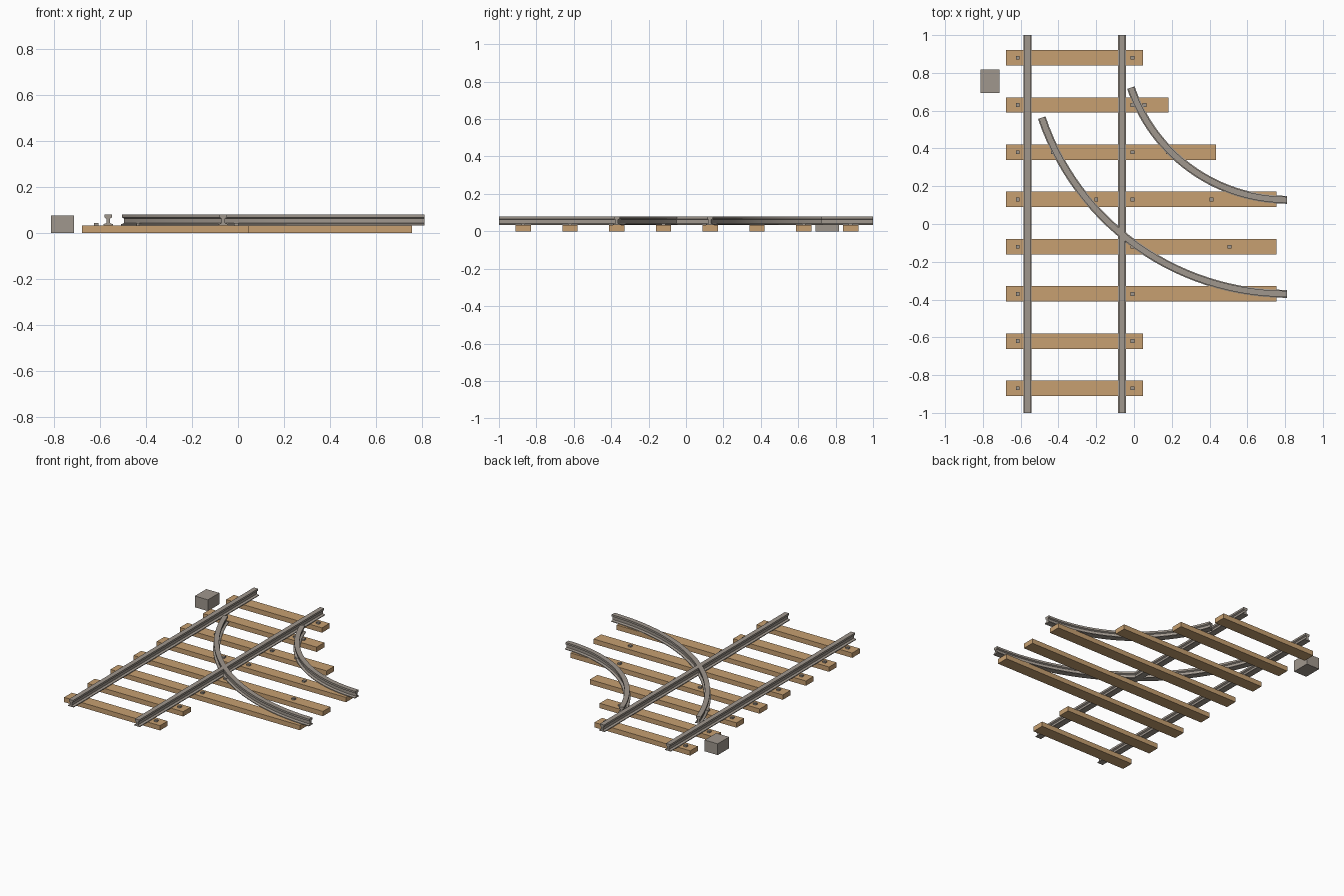
import bpy, bmesh
from math import sin, cos, radians
from mathutils import Vector

cube = bpy.data.objects.get("Cube")
if cube:
    bpy.data.objects.remove(cube, do_unlink=True)


def make_material(name, rgb):
    mat = bpy.data.materials.new(name)
    mat.use_nodes = True
    mat.diffuse_color = (*rgb, 1)
    mat.node_tree.nodes["Principled BSDF"].inputs["Base Color"].default_value = (*rgb, 1)
    return mat


wood = make_material("tan wood", (0.57, 0.35, 0.165))
steel = make_material("grey steel", (0.35, 0.31, 0.27))


def finish(bm, name, mat):
    bmesh.ops.recalc_face_normals(bm, faces=bm.faces)
    mesh = bpy.data.meshes.new(name)
    bm.to_mesh(mesh)
    bm.free()
    mesh.materials.append(mat)
    obj = bpy.data.objects.new(name, mesh)
    bpy.context.collection.objects.link(obj)
    return obj


def box(name, low, high, mat):
    low, high = Vector(low), Vector(high)
    bm = bmesh.new()
    bmesh.ops.create_cube(bm, size=1)
    bmesh.ops.scale(bm, vec=high - low, verts=bm.verts)
    bmesh.ops.translate(bm, vec=(low + high) / 2, verts=bm.verts)
    return finish(bm, name, mat)


# Rail cross-section: wide foot, thin web, narrower head
HALF = [(0.021, 0.033), (0.021, 0.038), (0.007, 0.043),
        (0.007, 0.062), (0.016, 0.067), (0.016, 0.08)]
PROFILE = HALF + [(-x, z) for x, z in reversed(HALF)]


def rail(name, path):
    """Sweep the cross-section along (point, sideways direction) pairs."""
    bm = bmesh.new()
    rings = [[bm.verts.new((p.x + s.x * u, p.y + s.y * u, z)) for u, z in PROFILE]
             for p, s in path]
    n = len(PROFILE)
    for a, b in zip(rings, rings[1:]):
        for i in range(n):
            j = (i + 1) % n
            bm.faces.new((a[i], a[j], b[j], b[i]))
    bm.faces.new(rings[0])
    bm.faces.new(rings[-1])
    return finish(bm, name, steel)


# Straight rails
for name, x in (("left_straight_rail", -0.064), ("right_straight_rail", -0.564)):
    rail(name, [(Vector((x, y)), Vector((1, 0))) for y in (-1, 1)])

# Concentric curved rails branching to the side
CENTRE = Vector((0.81, 1.0))
STEPS = 28
for name, radius in (("inner_curved_rail", 0.872), ("outer_curved_rail", 1.37)):
    path = []
    for i in range(STEPS + 1):
        a = radians(198.6 + (270 - 198.6) * i / STEPS)
        side = Vector((cos(a), sin(a)))
        path.append((CENTRE + side * radius, side))
    obj = rail(name, path)
    bpy.ops.object.select_all(action='DESELECT')
    bpy.context.view_layer.objects.active = obj
    obj.select_set(True)
    bpy.ops.object.shade_smooth_by_angle(angle=radians(15))

# Sleepers from front to back: right end and extra bolts for the branch
SLEEPERS = [(0.048, []), (0.048, []), (0.755, []), (0.755, [0.505]),
            (0.755, [-0.2, 0.41]), (0.433, [-0.43, 0.18]), (0.183, [0.055]), (0.048, [])]
for i, (end, extra) in enumerate(SLEEPERS):
    y = -0.87 + 0.25 * i
    box(f"sleeper_{i + 1}", (-0.677, y - 0.041, 0), (end, y + 0.041, 0.033), wood)
    for k, x in enumerate([-0.616, -0.008] + extra):
        box(f"bolt_{i + 1}_{k + 1}", (x - 0.01, y - 0.01, 0.031),
            (x + 0.01, y + 0.01, 0.043), steel)

# Switch box beside the track
box("switch_box", (-0.812, 0.693, 0), (-0.713, 0.817, 0.077), steel)
